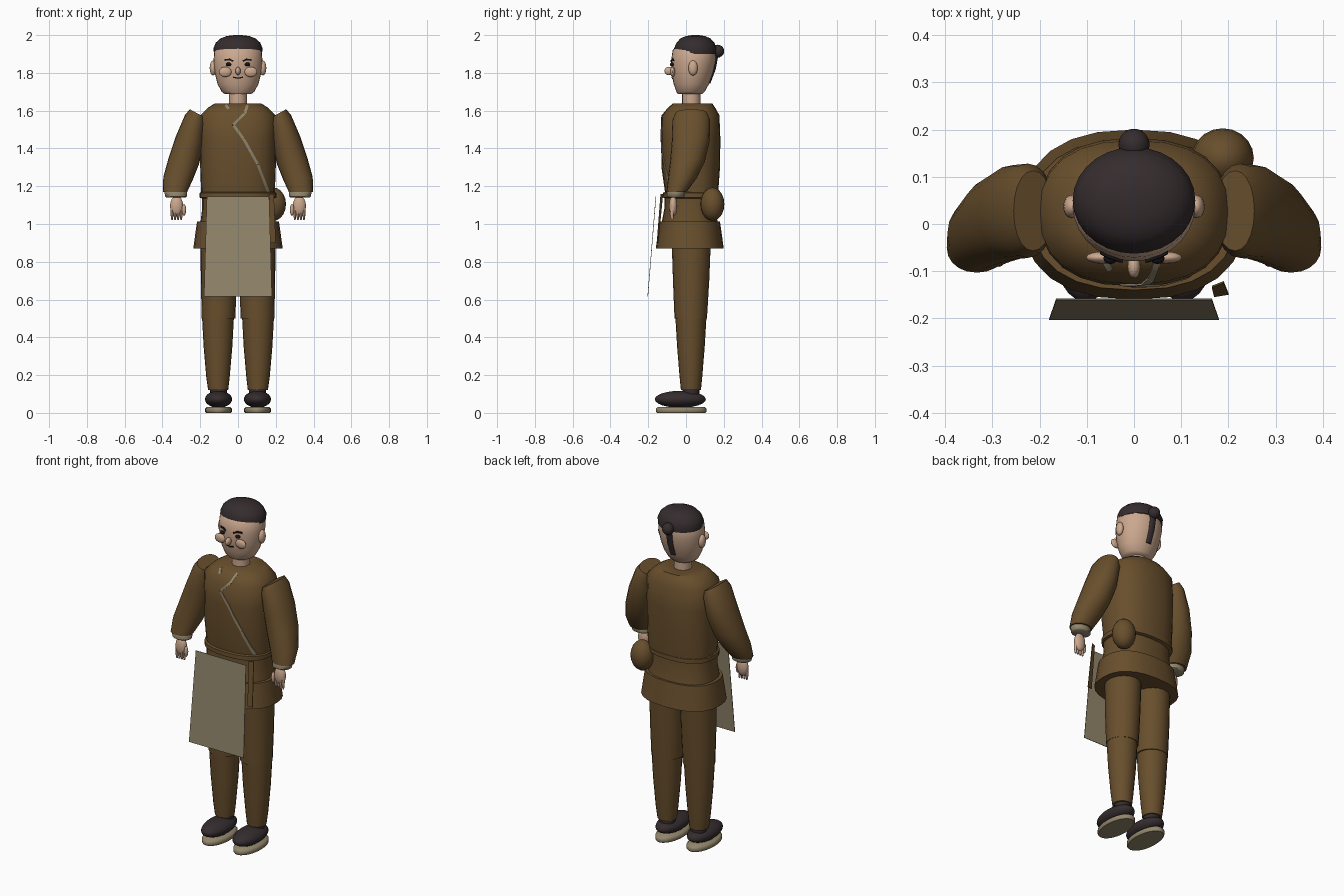
import bpy, bmesh, math
from mathutils import Vector
from mathutils.bvhtree import BVHTree


def material(name, rgb):
    m = bpy.data.materials.new(name)
    m.diffuse_color = (*rgb, 1)
    return m


BROWN = material("brown cloth", (0.14, 0.078, 0.026))
TAN = material("tan linen", (0.29, 0.24, 0.15))
SKIN = material("skin", (0.60, 0.39, 0.27))
DARK = material("dark hair", (0.035, 0.025, 0.027))
INK = material("black", (0.008, 0.007, 0.008))


def finish(bm, name, mat, angle=50):
    bmesh.ops.recalc_face_normals(bm, faces=bm.faces)
    me = bpy.data.meshes.new(name)
    bm.to_mesh(me)
    bm.free()
    me.materials.append(mat)
    ob = bpy.data.objects.new(name, me)
    bpy.context.collection.objects.link(ob)
    bpy.ops.object.select_all(action='DESELECT')
    ob.select_set(True)
    bpy.context.view_layer.objects.active = ob
    bpy.ops.object.shade_smooth_by_angle(angle=math.radians(angle))
    return ob


def loft(name, mat, rings, n=20, p=2.0, side=1, cap=True):
    """Skin through rings (x, y, z, rx, ry[, tilt in degrees])."""
    bm = bmesh.new()
    loops = []
    for r in rings:
        x, y, z, rx, ry = r[:5]
        t = math.radians(r[5]) if len(r) > 5 else 0
        loop = []
        for i in range(n):
            a = 2 * math.pi * i / n
            c, s = math.cos(a), math.sin(a)
            u = math.copysign(abs(c) ** (2 / p), c) * rx
            v = math.copysign(abs(s) ** (2 / p), s) * ry
            loop.append(bm.verts.new((side * (x + u * math.cos(t)), y + v, z + u * math.sin(t))))
        loops.append(loop)
    for a, b in zip(loops, loops[1:]):
        for i in range(n):
            j = (i + 1) % n
            bm.faces.new((a[i], a[j], b[j], b[i]))
    if cap:
        bm.faces.new(loops[0])
        bm.faces.new(loops[-1])
    return finish(bm, name, mat)


def ball(name, mat, loc, size, seg=20):
    bm = bmesh.new()
    bmesh.ops.create_uvsphere(bm, u_segments=seg, v_segments=seg // 2, radius=1)
    for v in bm.verts:
        v.co = Vector([c * s for c, s in zip(v.co, size)]) + Vector(loc)
    return finish(bm, name, mat)


def plate(name, mat, corners, thick=0.004):
    bm = bmesh.new()
    f = bm.faces.new([bm.verts.new(c) for c in corners])
    out = bmesh.ops.extrude_face_region(bm, geom=[f])
    for v in out['geom']:
        if isinstance(v, bmesh.types.BMVert):
            v.co.y += thick
    return finish(bm, name, mat)


def strip(name, mat, target, pts, width, lift=0.004):
    """Thin band along x, z points laid on the front of another part."""
    tree = BVHTree.FromObject(target, bpy.context.evaluated_depsgraph_get())
    bm = bmesh.new()
    prev = None
    for (x0, z0), (x1, z1) in zip(pts, pts[1:]):
        d = Vector((x1 - x0, z1 - z0)).normalized() * width / 2
        for k in range(9):
            x, z = x0 + (x1 - x0) * k / 8, z0 + (z1 - z0) * k / 8
            row = []
            for s in (-1, 1):
                px, pz = x - s * d.y, z + s * d.x
                hit = tree.ray_cast(Vector((px, -1, pz)), Vector((0, 1, 0)))[0]
                y = hit.y if hit else -0.08
                row += [bm.verts.new((px, y - lift, pz)), bm.verts.new((px, y + 0.002, pz))]
            if prev:
                for a, b in ((0, 2), (2, 3), (3, 1), (1, 0)):
                    bm.faces.new((prev[a], prev[b], row[b], row[a]))
            prev = row
    return finish(bm, name, mat, 30)


# Jacket body, waist, belt and skirt
torso = loft("jacket_body", BROWN, [
    (0, .03, 1.16, .195, .14), (0, .025, 1.3, .2, .155), (0, .025, 1.45, .202, .157),
    (0, .025, 1.575, .2, .152), (0, .03, 1.615, .16, .125), (0, .035, 1.637, .125, .105)], 24, 2.4)
loft("waist", BROWN, [(0, .02, 1.0, .2, .15), (0, .02, 1.08, .19, .135), (0, .02, 1.16, .19, .135)], 24, 2.4)
loft("belt", BROWN, [(0, .025, 1.135, .19, .135), (0, .025, 1.14, .203, .147),
                     (0, .025, 1.165, .203, .147), (0, .025, 1.17, .19, .135)], 24, 2.4)
loft("jacket_skirt", BROWN, [(0, .02, .87, .237, .18), (0, .02, 1.012, .217, .16)], 24, 2.4)
plate("belt_tie", BROWN, [(.165, -.135, 1.16), (.19, -.125, 1.16), (.2, -.15, .9), (.17, -.155, .9)])
ball("hip_bag", BROWN, (.188, .14, 1.105), (.066, .063, .088))

# Crossed collar trim
strip("lapel_trim", TAN, torso, [(.05, 1.63), (.035, 1.585), (-.025, 1.525),
                                 (.03, 1.45), (.105, 1.315), (.16, 1.17)], .014)
strip("collar_trim", TAN, torso, [(-.065, 1.63), (-.05, 1.61)], .014)

# Hanging apron
plate("apron", TAN, [(-.165, -.161, 1.145), (.165, -.161, 1.145),
                     (.18, -.204, .615), (-.18, -.204, .615)], .003)

# Neck and head
loft("neck", SKIN, [(0, .028, 1.6, .048, .048), (0, .028, 1.71, .048, .048)], 20)
head = loft("head", SKIN, [
    (0, .022, 1.688, .07, .065), (0, .024, 1.7, .086, .075), (0, .028, 1.74, .108, .093),
    (0, .033, 1.8, .123, .11), (0, .039, 1.86, .13, .118), (0, .043, 1.92, .125, .114),
    (0, .05, 1.95, .1, .09)], 28)

# Hair cap, bun and tail
loft("hair_cap", DARK, [
    (0, .05, 1.9, .127, .112), (0, .05, 1.93, .13, .113), (0, .05, 1.96, .118, .1),
    (0, .05, 1.982, .093, .08), (0, .05, 1.995, .06, .05), (0, .05, 2.0, .02, .02)], 28)
ball("hair_bun", DARK, (0, .168, 1.915), (.033, .034, .034))
loft("hair_tail", DARK, [(0, .12, 1.745, .018, .01), (0, .148, 1.82, .019, .01), (0, .163, 1.91, .02, .012)], 10)

# Face
ball("nose", SKIN, (0, -.09, 1.81), (.014, .025, .022), 16)
strip("mouth", INK, head, [(-.026, 1.777), (0, 1.772), (.026, 1.777)], .007)

# Upper body and leg parts on both sides
for s, tag in ((1, "left"), (-1, "right")):
    ball("ear_" + tag, SKIN, (s * .132, .037, 1.826), (.018, .025, .04), 16)
    ball("cheek_" + tag, SKIN, (s * .068, -.071, 1.805), (.034, .013, .027), 16)
    ball("eye_" + tag, INK, (s * .05, -.073, 1.845), (.015, .012, .01), 12)
    strip("brow_" + tag, INK, head, [(s * .025, 1.862), (s * .045, 1.871), (s * .072, 1.868)], .009, .006)

    # Sleeve and cuff
    loft("sleeve_" + tag, BROWN, [
        (.214, .028, 1.585, .047, .085, 29), (.225, .028, 1.55, .062, .1, 25),
        (.255, .025, 1.44, .078, .1, 18), (.288, .008, 1.33, .082, .092, 12),
        (.318, -.02, 1.24, .078, .075, 6), (.333, -.05, 1.17, .064, .053)], 20, 2.1, s)
    loft("cuff_" + tag, TAN, [
        (.328, -.055, 1.14, .05, .038), (.328, -.055, 1.145, .057, .046),
        (.33, -.054, 1.17, .06, .048), (.33, -.054, 1.18, .054, .042)], 16, 2, s)

    # Hand
    ball("palm_" + tag, SKIN, (s * .325, -.068, 1.095), (.035, .022, .055), 16)
    for i in range(4):
        x = .301 + i * .016
        loft(f"finger_{i + 1}_{tag}", SKIN, [
            (x, -.07, 1.09, .009, .012), (x, -.075, 1.05, .008, .009),
            (x, -.073, 1.02, .004, .005)], 8, 2, s)
    ball("thumb_" + tag, SKIN, (s * .286, -.078, 1.075), (.011, .013, .032), 12)

    # Trouser leg in two overlapping pieces
    loft("thigh_" + tag, BROWN, [
        (.103, .025, .5, .089, .086), (.102, .027, .7, .095, .096), (.1, .028, .95, .098, .105)], 20, 2, s)
    loft("shin_" + tag, BROWN, [
        (.105, .026, .12, .053, .053), (.106, .026, .19, .062, .06), (.106, .026, .35, .076, .073),
        (.106, .026, .52, .085, .083)], 20, 2, s)

    # Shoe and sole
    ball("shoe_" + tag, DARK, (s * .103, -.03, .072), (.072, .135, .045), 24)
    loft("sole_" + tag, TAN, [
        (.103, -.025, 0, .066, .128), (.103, -.025, .006, .071, .133),
        (.103, -.025, .022, .071, .133), (.103, -.025, .032, .062, .124)], 24, 2, s)
    loft("ankle_" + tag, DARK, [(.103, .026, .07, .045, .045), (.103, .026, .13, .045, .045)], 16, 2, s)
